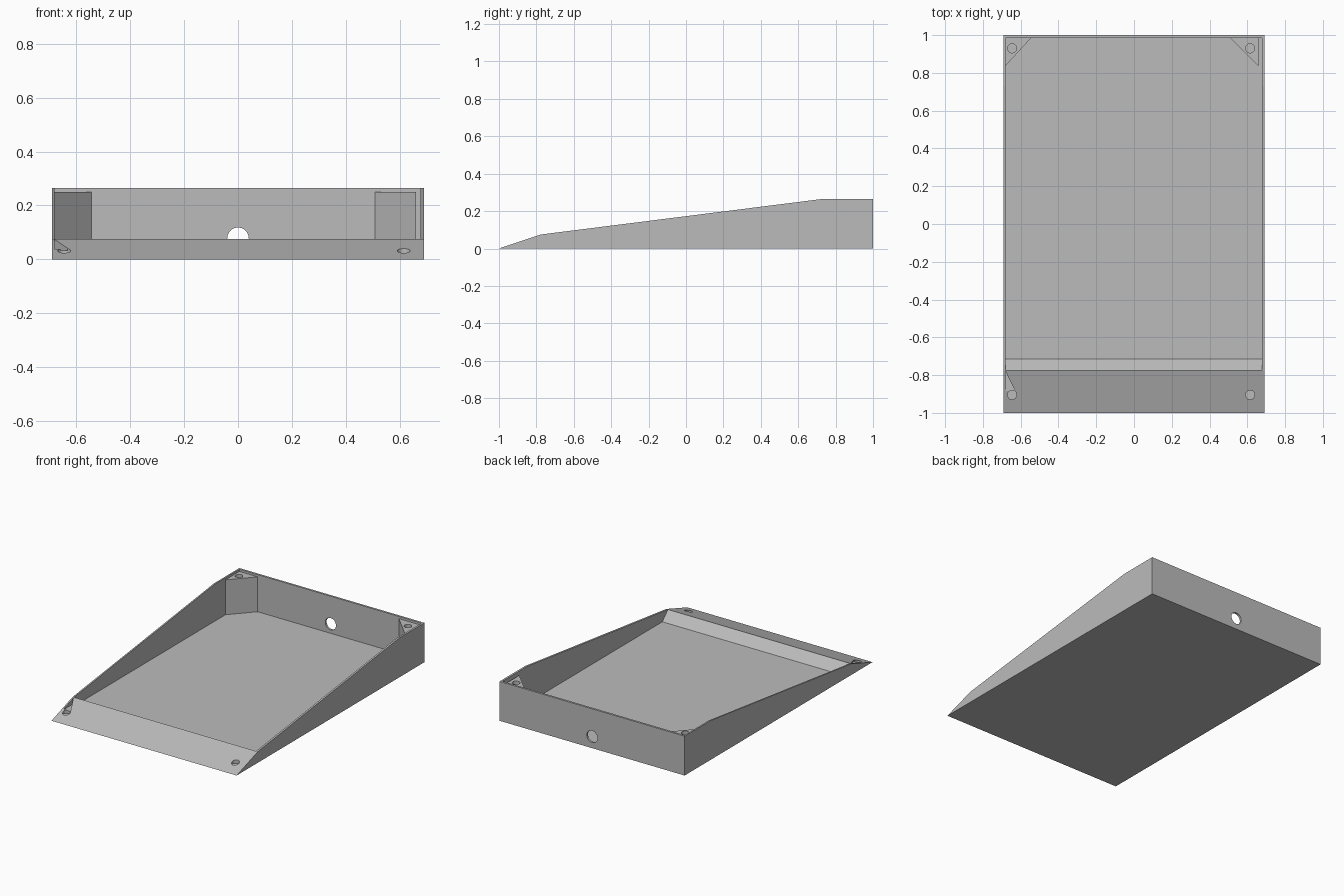
import bpy
import bmesh
from mathutils import Matrix, Vector

cube = bpy.data.objects.get("Cube")
if cube:
    bpy.data.objects.remove(cube, do_unlink=True)

grey = bpy.data.materials.new("plain_grey")
grey.use_nodes = True
COLOR = (0.5, 0.5, 0.5, 1)
grey.diffuse_color = COLOR
grey.node_tree.nodes["Principled BSDF"].inputs["Base Color"].default_value = COLOR


def finish(name, bm):
    bmesh.ops.recalc_face_normals(bm, faces=bm.faces)
    mesh = bpy.data.meshes.new(name)
    bm.to_mesh(mesh)
    bm.free()
    mesh.materials.append(grey)
    obj = bpy.data.objects.new(name, mesh)
    bpy.context.collection.objects.link(obj)
    return obj


def prism(name, points, offset):
    """Extrude a closed outline along an offset."""
    bm = bmesh.new()
    face = bm.faces.new([bm.verts.new(p) for p in points])
    ext = bmesh.ops.extrude_face_region(bm, geom=[face])
    moved = [v for v in ext["geom"] if isinstance(v, bmesh.types.BMVert)]
    bmesh.ops.translate(bm, verts=moved, vec=Vector(offset))
    return finish(name, bm)


def cylinder(name, center, radius, depth, axis="Z"):
    bm = bmesh.new()
    matrix = Matrix.Translation(center)
    if axis == "Y":
        matrix = matrix @ Matrix.Rotation(1.5707963, 4, "X")
    bmesh.ops.create_cone(bm, cap_ends=True, segments=32, radius1=radius,
                          radius2=radius, depth=depth, matrix=matrix)
    return finish(name, bm)


def cut(obj, cutter):
    """Subtract the cutter and remove it afterwards."""
    mod = obj.modifiers.new("cut", "BOOLEAN")
    mod.operation = "DIFFERENCE"
    mod.solver = "EXACT"
    mod.object = cutter
    cutter.hide_render = True
    bpy.context.view_layer.objects.active = obj
    bpy.ops.object.modifier_apply(modifier=mod.name)
    bpy.data.objects.remove(cutter, do_unlink=True)


HALF = 0.69
LEFT, RIGHT, BACK, FLOOR = -0.68, 0.677, 0.986, 0.015
SCREW_R = 0.024

# Wedge-shaped case from its side profile
profile = [(-1, 0), (-0.775, 0.075), (0.73, 0.265), (1, 0.265), (1, 0)]
case = prism("wedge_case", [(-HALF, y, z) for y, z in profile], (2 * HALF, 0, 0))

# Open interior with a sloped front wall
inside = [(-0.775, 0.075), (-0.775, 0.4), (BACK, 0.4), (BACK, FLOOR), (-0.715, FLOOR)]
cut(case, prism("cavity", [(LEFT, y, z) for y, z in inside], (RIGHT - LEFT, 0, 0)))

# Cable hole through the back wall
cut(case, cylinder("cable_hole", (0, 1, 0.078), 0.04, 0.1, "Y"))

# Front screw holes and the small notch beside one of them
for x in (-0.645, 0.615):
    cut(case, cylinder("front_screw_hole", (x, -0.905, 0.06), SCREW_R, 0.09))
notch = [(LEFT, -0.78, 0.033), (LEFT, -0.885, 0.033), (-0.628, -0.885, 0.033)]
cut(case, prism("notch", notch, (0, 0, 0.1)))

# Triangular rear screw posts
for name, corner, tip, hole in (("rear_post_right", LEFT - 0.004, -0.54, -0.645),
                                ("rear_post_left", 0.66, 0.505, 0.615)):
    outline = [(corner, BACK + 0.004), (tip, BACK + 0.004), (corner, 0.833)]
    post = prism(name, [(x, y, 0.01) for x, y in outline], (0, 0, 0.24))
    cut(post, cylinder("post_screw_hole", (hole, 0.93, 0.22), SCREW_R, 0.16))
